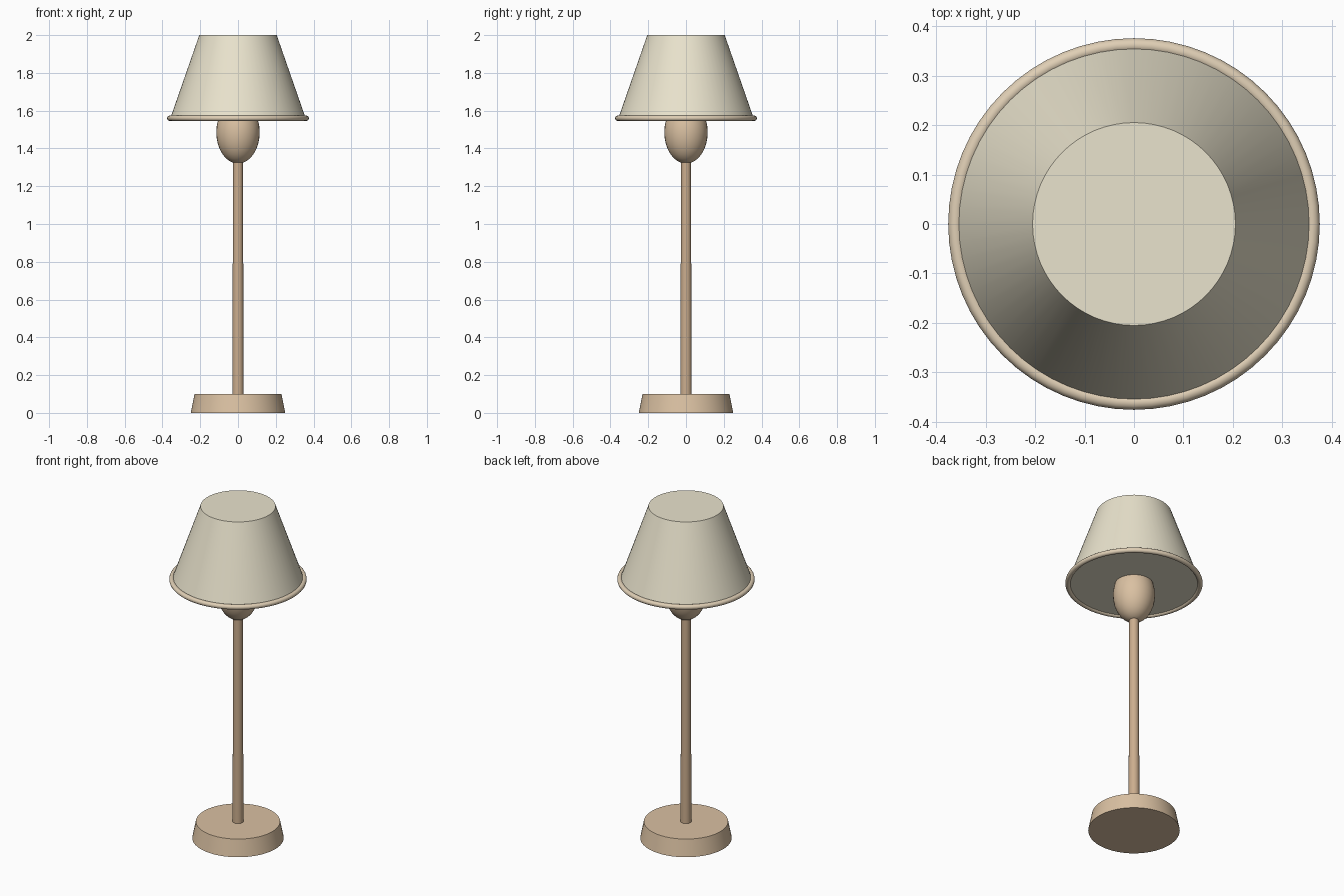
import bpy
import math

if "Cube" in bpy.data.objects:
    bpy.data.objects.remove(bpy.data.objects["Cube"])


def material(name, color):
    m = bpy.data.materials.new(name)
    m.diffuse_color = (*color, 1.0)
    m.use_nodes = True
    m.node_tree.nodes["Principled BSDF"].inputs["Base Color"].default_value = m.diffuse_color
    return m


cream = material("cream_fabric", (0.82, 0.77, 0.61))
trim = material("trim_beige", (0.74, 0.62, 0.46))
wood = material("light_wood", (0.70, 0.53, 0.36))
dark_wood = material("pole_wood", (0.60, 0.42, 0.27))


def finish(name, mat):
    ob = bpy.context.object
    ob.name = name
    ob.data.materials.append(mat)
    bpy.ops.object.shade_smooth_by_angle(angle=math.radians(35))
    return ob


def frustum(name, r_low, r_high, z_low, z_high, mat, sides=64):
    bpy.ops.mesh.primitive_cone_add(
        vertices=sides, radius1=r_low, radius2=r_high,
        depth=z_high - z_low, location=(0, 0, (z_low + z_high) / 2))
    return finish(name, mat)


# Foot and slender, slightly tapered pole
frustum("base", 0.25, 0.23, 0.0, 0.10, wood)
frustum("pole", 0.03, 0.026, 0.09, 1.36, dark_wood, 32)

# Egg-shaped bulb, partly hidden in the shade
bpy.ops.mesh.primitive_uv_sphere_add(
    segments=32, ring_count=16, radius=1, location=(0, 0, 1.485))
bpy.context.object.scale = (0.115, 0.115, 0.165)
bpy.ops.object.transform_apply(location=False, rotation=False, scale=True)
finish("bulb", wood)

# Closed tapered shade with a rounded rim
frustum("shade", 0.36, 0.205, 1.555, 2.0, cream)
bpy.ops.mesh.primitive_torus_add(
    major_segments=64, minor_segments=12,
    major_radius=0.361, minor_radius=0.0145, location=(0, 0, 1.56))
finish("shade_rim", trim)
